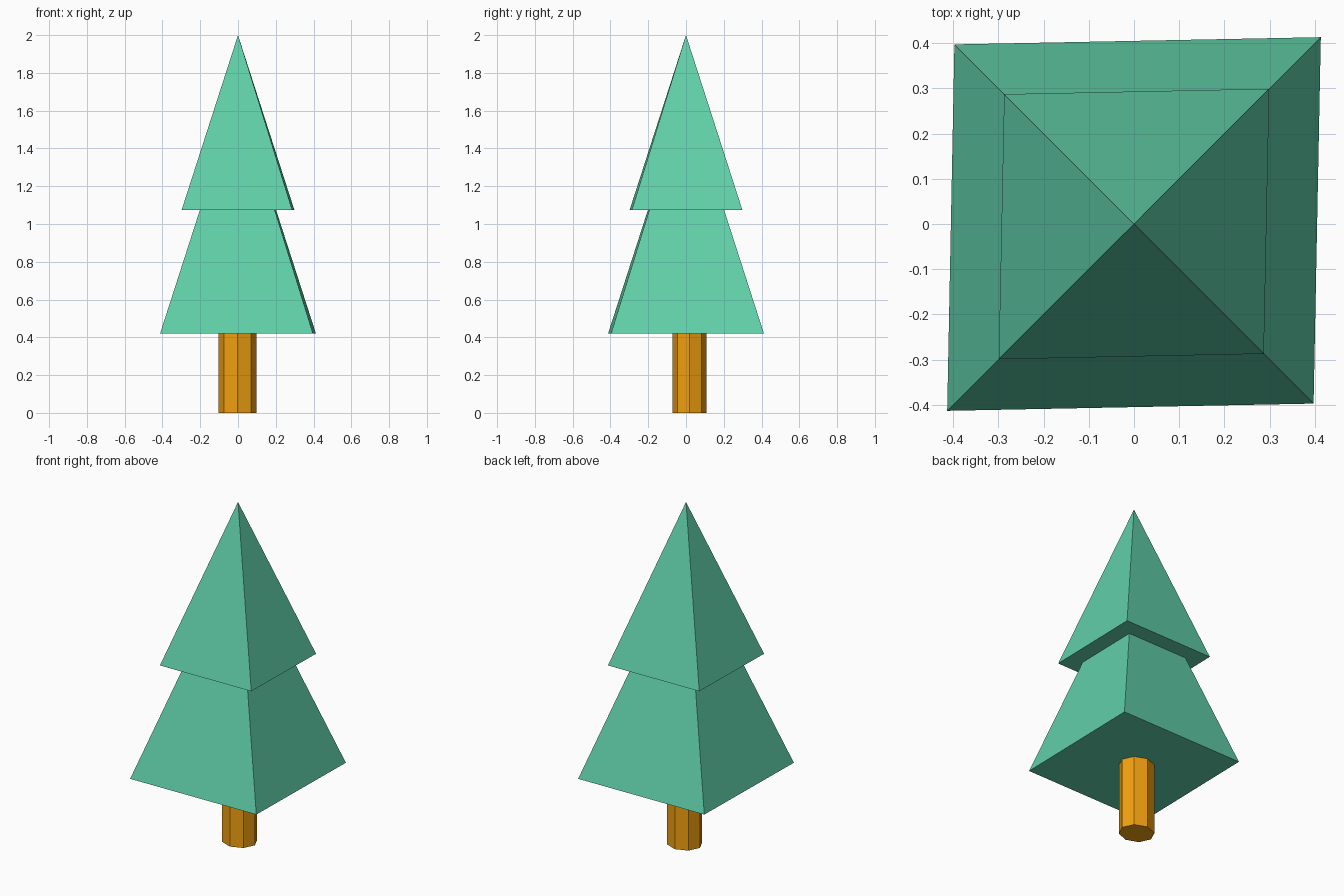
import bpy
import bmesh
import math

if "Cube" in bpy.data.objects:
    bpy.data.objects.remove(bpy.data.objects["Cube"])


def material(name, color):
    mat = bpy.data.materials.new(name)
    mat.diffuse_color = color
    mat.use_nodes = True
    mat.node_tree.nodes["Principled BSDF"].inputs["Base Color"].default_value = mat.diffuse_color
    return mat


def add_object(name, bm, mat):
    bmesh.ops.recalc_face_normals(bm, faces=bm.faces)
    mesh = bpy.data.meshes.new(name)
    bm.to_mesh(mesh)
    bm.free()
    mesh.materials.append(mat)
    obj = bpy.data.objects.new(name, mesh)
    bpy.context.collection.objects.link(obj)
    return obj


def foliage(name, base_z, apex_z, long_half, short_half, mat):
    # Four-sided pyramid, slightly longer along one diagonal
    bm = bmesh.new()
    a, b = long_half, short_half
    base = [bm.verts.new((x, y, base_z))
            for x, y in ((a, a), (-b, b), (-a, -a), (b, -b))]
    apex = bm.verts.new((0, 0, apex_z))
    bm.faces.new(base)
    for i in range(4):
        bm.faces.new((base[i], base[(i + 1) % 4], apex))
    return add_object(name, bm, mat)


def trunk(name, height, center, radii, sides, mat):
    # Slightly flattened octagonal prism
    bm = bmesh.new()
    ring = []
    for i in range(sides):
        t = math.tau * i / sides
        ring.append(bm.verts.new((center[0] + radii[0] * math.cos(t),
                                  center[1] + radii[1] * math.sin(t), 0)))
    bottom = bm.faces.new(ring)
    top = bmesh.ops.extrude_face_region(bm, geom=[bottom], use_keep_orig=True)
    verts = [g for g in top["geom"] if isinstance(g, bmesh.types.BMVert)]
    bmesh.ops.translate(bm, verts=verts, vec=(0, 0, height))
    return add_object(name, bm, mat)


green = material("leaf green", (0.12, 0.63, 0.40, 1))
wood = material("wood", (0.87, 0.35, 0.005, 1))

trunk("trunk", 0.42, (-0.003, 0.018), (0.1, 0.09), 8, wood)
foliage("lower_foliage", 0.419, 1.70, 0.413, 0.397, green)
foliage("upper_foliage", 1.073, 2.0, 0.299, 0.287, green)
